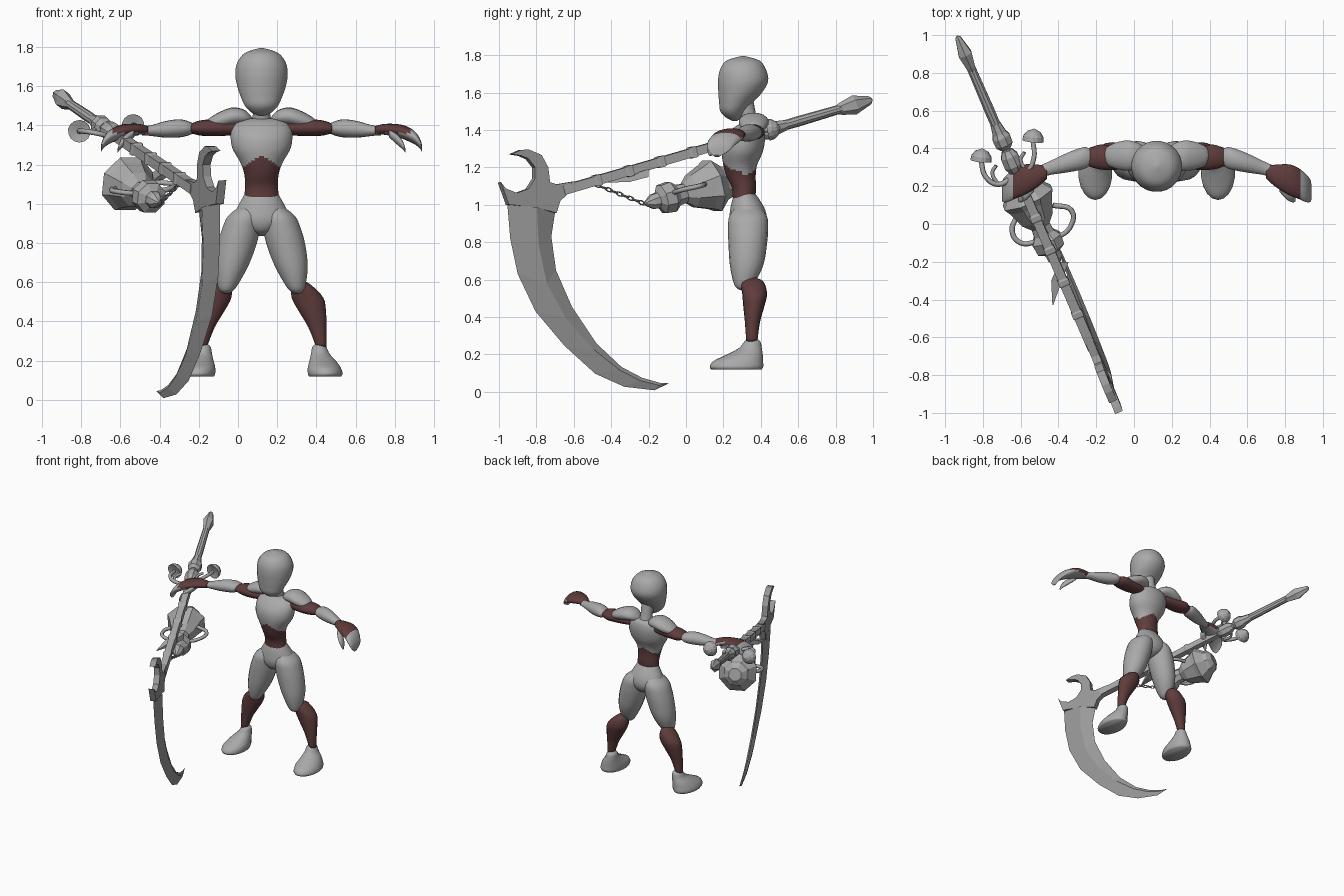
import bpy, bmesh, math
from mathutils import Vector as V

CX = 0.12  # figure's mirror line


def material(name, rgb):
    m = bpy.data.materials.new(name)
    m.diffuse_color = (*rgb, 1)
    return m


GREY = material("light_grey", (0.40, 0.40, 0.40))
RED = material("dark_red_brown", (0.115, 0.045, 0.045))
STEEL = material("steel_grey", (0.32, 0.32, 0.32))


def finish(bm, name, mats, smooth=False, rule=None):
    bmesh.ops.recalc_face_normals(bm, faces=bm.faces)
    bm.normal_update()
    for f in bm.faces:
        f.smooth = smooth
        if rule:
            f.material_index = int(rule(f.calc_center_median(), f.normal))
    me = bpy.data.meshes.new(name)
    bm.to_mesh(me)
    bm.free()
    for m in mats:
        me.materials.append(m)
    ob = bpy.data.objects.new(name, me)
    bpy.context.collection.objects.link(ob)
    return ob


def smooth_rings(rows, steps):
    """Catmull-Rom interpolation between cross-sections."""
    out = []
    for i in range(len(rows) - 1):
        p = [rows[max(i - 1, 0)], rows[i], rows[i + 1], rows[min(i + 2, len(rows) - 1)]]
        for k in range(steps):
            t = k / steps
            out.append([0.5 * (2 * b + (c - a) * t + (2 * a - 5 * b + 4 * c - d) * t * t
                        + (3 * b - a - 3 * c + d) * t ** 3) for a, b, c, d in zip(*p)])
    return out + [rows[-1]]


def loft(name, rows, mats=(GREY,), u=(1, 0, 0), v=(0, 1, 0), sides=18, steps=4, rule=None):
    """Rows are (x, y, z, radius_u, radius_v); steps=1 gives faceted parts."""
    u, v = V(u).normalized(), V(v).normalized()
    bm = bmesh.new()
    rings = []
    for x, y, z, a, b in (smooth_rings(rows, steps) if steps > 1 else rows):
        a, b = max(a, 0.002), max(b, 0.002)
        rings.append([bm.verts.new(V((x, y, z)) + u * a * math.cos(q) + v * b * math.sin(q))
                      for q in (2 * math.pi * (i + 0.5) / sides for i in range(sides))])
    for r, s in zip(rings, rings[1:]):
        for i in range(sides):
            j = (i + 1) % sides
            bm.faces.new((r[i], r[j], s[j], s[i]))
    bm.faces.new(rings[0])
    bm.faces.new(rings[-1])
    return finish(bm, name, mats, steps > 1, rule)


def tube(name, pts, r, mat=GREY):
    cu = bpy.data.curves.new(name, 'CURVE')
    cu.dimensions = '3D'
    cu.bevel_depth, cu.bevel_resolution, cu.resolution_u = r, 1, 5
    cu.use_fill_caps = True
    sp = cu.splines.new('BEZIER')
    sp.bezier_points.add(len(pts) - 1)
    for b, p in zip(sp.bezier_points, pts):
        b.co = p
        b.handle_left_type = b.handle_right_type = 'AUTO'
    cu.materials.append(mat)
    ob = bpy.data.objects.new(name, cu)
    bpy.context.collection.objects.link(ob)


# --- head, neck, torso with waist band ---
loft("head", [(CX, .262, 1.447, .01, .01), (CX, .255, 1.465, .05, .04), (CX, .25, 1.50, .085, .067),
              (CX, .268, 1.55, .108, .092), (CX, .29, 1.60, .125, .118), (CX, .305, 1.66, .135, .135),
              (CX, .305, 1.72, .125, .125), (CX, .305, 1.77, .085, .09), (CX, .305, 1.795, .01, .01)], sides=24)
loft("neck", [(CX, .36, 1.36, .055, .055), (CX, .335, 1.46, .045, .045), (CX, .31, 1.56, .05, .05)])
loft("torso", [(CX, .31, 1.03, .088, .06), (CX, .31, 1.09, .085, .065), (CX, .295, 1.15, .088, .078),
               (CX, .29, 1.21, .108, .09), (CX, .30, 1.28, .148, .11), (CX, .31, 1.34, .158, .112),
               (CX, .325, 1.39, .15, .095), (CX, .34, 1.425, .11, .065), (CX, .345, 1.44, .02, .02)],
     (GREY, RED), sides=32, steps=6,
     rule=lambda c, n: c.z < 1.245 - 0.65 * abs(c.x - CX) - (0.03 if n.y > 0 else 0))
loft("pelvis", [(CX, .315, 1.065, .08, .05), (CX, .32, 1.03, .098, .072), (CX, .33, .97, .13, .095),
                (CX, .332, .91, .14, .10), (CX, .33, .86, .07, .075), (CX, .33, .835, .01, .02)], sides=24)

# --- paired limbs ---
for s, side in ((1, "left"), (-1, "right")):
    def mir(rows):
        return [(CX + s * r[0], *r[1:]) for r in rows]

    loft(side + "_thigh", mir([(.06, .33, 1.0, .03, .05), (.085, .332, .94, .085, .10), (.105, .332, .87, .098, .107),
                               (.125, .33, .79, .10, .103), (.15, .325, .69, .087, .092), (.168, .315, .61, .062, .068),
                               (.178, .305, .56, .038, .04), (.18, .305, .542, .01, .01)]))
    loft(side + "_shin", mir([(.195, .355, .61, .015, .02), (.205, .357, .585, .05, .06), (.235, .367, .52, .082, .066),
                              (.26, .362, .45, .07, .055), (.285, .355, .37, .047, .04), (.305, .352, .27, .027, .03)]),
         (RED,))
    loft(side + "_foot", mir([(.325, .27, .12, .084, .135), (.325, .27, .135, .09, .143), (.32, .28, .165, .085, .132),
                              (.312, .315, .20, .068, .095), (.30, .345, .235, .048, .06),
                              (.295, .355, .27, .036, .042), (.295, .355, .288, .015, .015)]))
    side_on = dict(u=(0, 1, 0), v=(0, 0, 1))
    loft(side + "_shoulder_pad", mir([(.04, .36, 1.42, .01, .01), (.08, .36, 1.44, .06, .035),
                                      (.14, .362, 1.445, .08, .047), (.20, .362, 1.43, .075, .045),
                                      (.26, .36, 1.412, .05, .03), (.285, .36, 1.405, .01, .01)]), **side_on)
    loft(side + "_upper_arm", mir([(.10, .35, 1.385, .04, .03), (.16, .35, 1.387, .055, .038), (.24, .35, 1.388, .066, .043),
                                   (.31, .355, 1.387, .065, .039), (.36, .35, 1.385, .045, .025)]), (RED,), **side_on)
    loft(side + "_forearm", mir([(.33, .355, 1.385, .02, .015), (.37, .352, 1.385, .055, .035), (.42, .34, 1.385, .058, .046),
                                 (.49, .32, 1.38, .05, .042), (.56, .298, 1.374, .038, .028),
                                 (.61, .28, 1.372, .033, .022)]), **side_on)
    loft(side + "_hand", mir([(.58, .275, 1.375, .035, .022), (.63, .255, 1.38, .06, .028), (.70, .235, 1.372, .082, .034),
                              (.75, .215, 1.355, .083, .036), (.79, .19, 1.33, .075, .032),
                              (.815, .175, 1.295, .058, .022), (.82, .165, 1.265, .02, .01)]),
         (GREY, RED), rule=lambda c, n: c.z > 1.362 and abs(c.x - CX) < .76, **side_on)
    loft(side + "_thumb", mir([(.65, .20, 1.36, .03, .02), (.69, .16, 1.33, .032, .026), (.72, .14, 1.30, .026, .022),
                               (.735, .13, 1.27, .01, .01)]), **side_on)


# --- scythe: everything lies on one slanted plane ---
def plane_x(y, z):
    return -0.452 - 0.42 * y - 0.042 * z


NORMAL = V((1, 0.42, 0.042)).normalized()
POLE_UP = V((-0.39, 0.91, 0.267)).cross(NORMAL).normalized()


def on_plane(p, off=0.0):
    return V((plane_x(*p), *p)) + NORMAL * off


def pole(name, sections, sides, squash=1.0):
    rows = []
    for y, r in sections:
        z = 1.27 + 0.293 * y
        rows.append((plane_x(y, z), y, z, r * squash, r))
    loft(name, rows, (GREY,), u=NORMAL, v=POLE_UP, sides=sides, steps=1)


pole("pole_beam", [(-.66, .036), (.36, .033)], 4)
pole("pole_shaft", [(.30, .026), (.45, .026), (.60, .028), (.85, .024)], 10)
pole("pole_collar", [(.40, .03), (.42, .05), (.46, .052), (.48, .04), (.53, .03)], 8)
pole("grip_knob", [(.27, .03), (.31, .052), (.36, .05), (.39, .03)], 8)
pole("pole_spearhead", [(.80, .022), (.83, .034), (.90, .052), (.985, .022), (.997, .003)], 6, .8)
for i in range(4):
    y = -.5 + .17 * i
    pole("pole_band", [(y, .03), (y + .012, .042), (y + .035, .042), (y + .047, .03)], 4)

# crescent head
outline = [(-.94, 1.27), (-.89, 1.292), (-.85, 1.295), (-.78, 1.265), (-.745, 1.2), (-.735, 1.12), (-.70, 1.108),
           (-.60, 1.125), (-.62, 1.075), (-.68, 1.02), (-.70, .955), (-.81, .985), (-.955, 1.0), (-.998, 1.12),
           (-.97, 1.085), (-.91, 1.062), (-.85, 1.085), (-.815, 1.14), (-.815, 1.2), (-.85, 1.245), (-.89, 1.262)]
bm = bmesh.new()
sheets = [[bm.verts.new(on_plane(p, o)) for p in outline] for o in (-.022, .022)]
for i in range(len(outline)):
    j = (i + 1) % len(outline)
    bm.faces.new((sheets[0][i], sheets[0][j], sheets[1][j], sheets[1][i]))
caps = [bm.faces.new(sh) for sh in sheets]
bmesh.ops.triangulate(bm, faces=caps)
finish(bm, "crescent_head", (STEEL,))

# curved blade: outer edge, ridge and inner edge
outer = [(-.955, 1.0), (-.94, .82), (-.90, .63), (-.805, .43), (-.65, .246), (-.485, .096), (-.33, .027), (-.17, .008)]
ridge = [(-.81, .985), (-.80, .79), (-.755, .58), (-.65, .39), (-.50, .225), (-.36, .115), (-.25, .06), (-.15, .035)]
inner = [(-.70, .96), (-.72, .83), (-.695, .65), (-.61, .455), (-.48, .26), (-.345, .133), (-.235, .075), (-.14, .048)]
bm = bmesh.new()
loops = []
for i, (o, m, n) in enumerate(zip(outer, ridge, inner)):
    t = .034 * (1 - i / 9)
    loops.append([bm.verts.new(on_plane(*a)) for a in ((o, 0), (m, t), (n, 0), (m, -t))])
tip = bm.verts.new(on_plane((-.09, .045)))
for i in range(4):
    j = (i + 1) % 4
    for a, b in zip(loops, loops[1:]):
        bm.faces.new((a[i], a[j], b[j], b[i]))
    bm.faces.new((loops[-1][i], loops[-1][j], tip))
bm.faces.new(loops[0])
finish(bm, "curved_blade", (STEEL,))

# --- hanging lantern ---
AX = V((-.2, .44, .12)).normalized()
LU = AX.cross(V((0, 0, 1))).normalized()
LV = AX.cross(LU)
prof = [(.24, .05), (.215, .09), (.19, .10), (.14, .15), (.11, .13), (.03, .095), (-.01, .055), (-.05, .06), (-.08, .088),
        (-.13, .082), (-.15, .045), (-.18, .042), (-.22, .01)]
loft("lantern", [(-.41 - .45 * (y + .2), y, 1.01 + .27 * (y + .2), r, r) for y, r in prof],
     u=LU, v=LV, sides=8, steps=1)
tube("lantern_handle_outer", [(-.61, .06, 1.08), (-.645, -.04, 1.07), (-.60, -.10, 1.06), (-.50, -.09, 1.05)], .014)
tube("lantern_handle_inner", [(-.43, .10, 1.11), (-.33, .07, 1.10), (-.34, -.02, 1.08), (-.42, -.08, 1.06)], .014)
loft("side_spike", [(-.37, -.20, 1.17, .035, .03), (-.41, -.30, 1.14, .04, .025), (-.43, -.43, 1.12, .003, .003)],
     v=(0, 0, 1), sides=4, steps=1)

# chain links
a, b = V((-.40, -.21, 1.0)), V((-.285, -.5, 1.115))
for i in range(11):
    p = a.lerp(b, i / 10)
    rot = (b - a).to_track_quat('X', 'Z').to_euler()
    bpy.ops.mesh.primitive_torus_add(major_segments=8, minor_segments=4, major_radius=.014, minor_radius=.005,
                                     location=p, rotation=rot)
    ob = bpy.context.object
    ob.name = "chain_link"
    ob.scale = (1.4, .7, 1)
    if i % 2:
        ob.rotation_euler.rotate_axis('X', math.pi / 2)
    ob.data.materials.append(GREY)

# --- two domed bells on curved arms ---
for tag, c, arm in (("outer", (-.81, .335, 1.37), [(-.64, .25, 1.34), (-.72, .21, 1.36), (-.785, .25, 1.37)]),
                    ("inner", (-.535, .44, 1.40), [(-.64, .30, 1.34), (-.57, .28, 1.38), (-.53, .35, 1.40)])):
    d = V((.1, .95, .15)).normalized()
    du = d.cross(V((0, 0, 1))).normalized()
    dome = [(*(V(c) + d * h), r, r) for h, r in ((.01, .01), (0, .058), (.025, .054), (.05, .036), (.065, .004))]
    loft(tag + "_bell", dome, u=du, v=d.cross(du), sides=14, steps=1)
    tube(tag + "_bell_arm", arm + [c], .014)
    tube(tag + "_arm_hook", [arm[1], V(arm[1]) + V((-.03, .06, .01)), V(arm[1]) + V((-.01, .10, .02))], .01)
